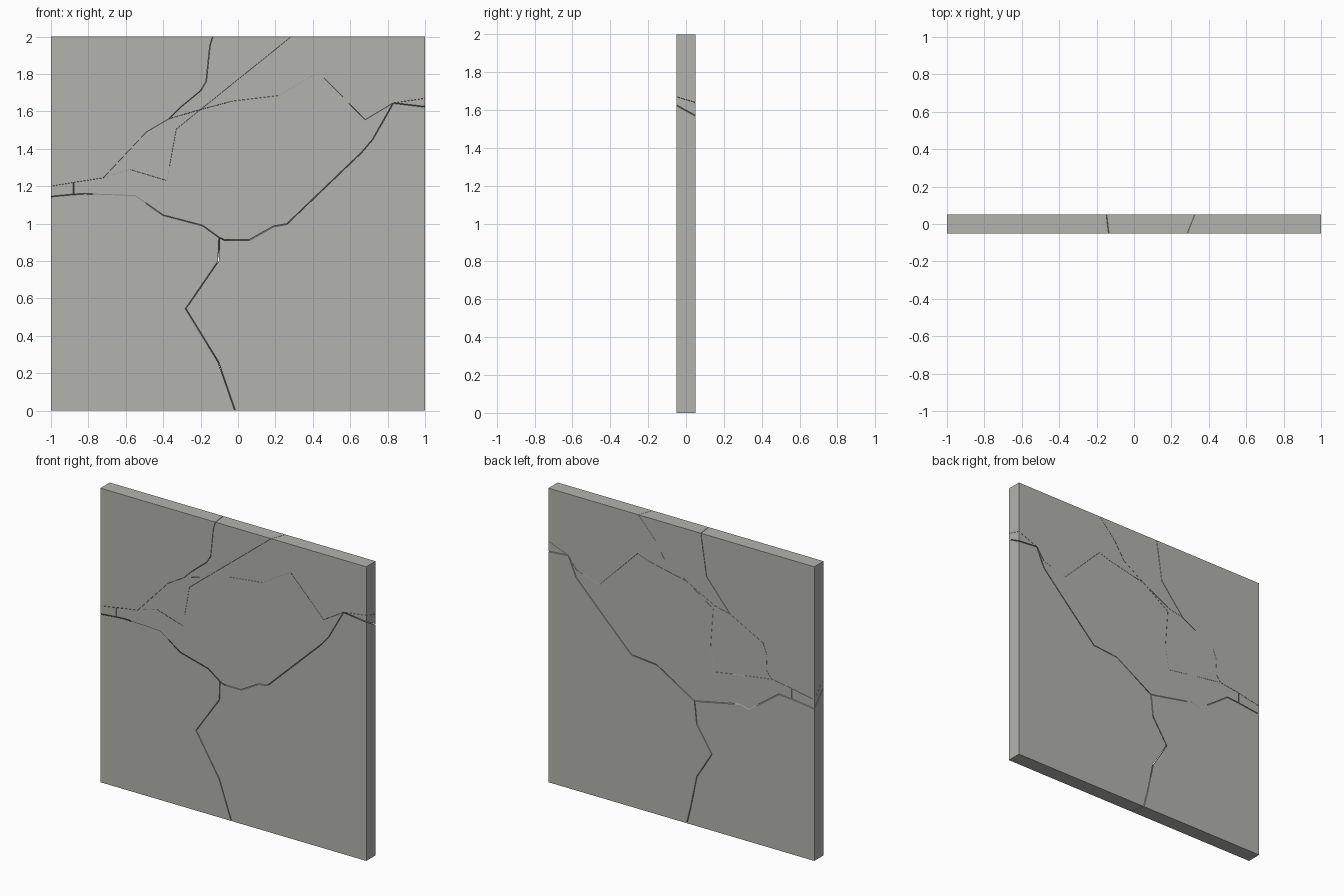
import bpy, bmesh
from mathutils import Vector

if "Cube" in bpy.data.objects:
    bpy.data.objects.remove(bpy.data.objects["Cube"])

T = 0.05  # half thickness of the slab
mat = bpy.data.materials.new("concrete grey")
mat.diffuse_color = (0.45, 0.45, 0.43, 1)
mat.use_nodes = True
mat.node_tree.nodes["Principled BSDF"].inputs["Base Color"].default_value = mat.diffuse_color

# cracks: front outline (x, z), back outline (x, z), half gap
HB, HBb = (-.88, 1.156), (-.83, 1.055)
HT, HTb = (-.88, 1.22), (-.83, 1.128)
J1, J1b = (-.10, .925), (-.10, .846)
J2, J2b = (.83, 1.645), (.85, 1.583)
J3, J3b = (-.72, 1.245), (-.68, 1.15)
J4, J4b = (-.37, 1.56), (-.366, 1.51)
J5, J5b = (-.20, 1.61), (-.04, 1.645)
W, N = .0025, .0007
cracks = {
    "m1": ([(-1, 1.145), HB], [(-1, 1.035), HBb], W),
    "m2": ([HB, (-.82, 1.16), (-.55, 1.15), (-.40, 1.045), (-.19, .99), J1],
           [HBb, (-.736, 1.063), (-.51, .90), (-.44, .916), J1b], W),
    "m3": ([J1, (-.07, .912), (.06, .912), (.19, .985), (.26, .997), (.66, 1.38), (.72, 1.45), J2],
           [J1b, (.185, 1.016), (.374, 1.033), (.63, 1.286), (.79, 1.448), J2b], W),
    "m4": ([J2, (1, 1.625)], [J2b, (1, 1.57)], W),
    "b": ([J1, (-.105, .80), (-.28, .545), (-.105, .26), (-.015, 0)],
          [J1b, (-.117, .693), (-.23, .519), (-.117, .338), (-.07, .115), (-.04, 0)], W),
    "h": ([HB, HT], [HBb, HTb], W),
    "c1": ([(-1, 1.2), HT], [(-1, 1.095), HTb], N),
    "c2": ([HT, J3], [HTb, J3b], N),
    "c3": ([J3, (-.49, 1.49), J4], [J3b, (-.64, 1.20), (-.645, 1.304), (-.615, 1.379), J4b], N),
    "c4": ([J4, (-.31, 1.62), (-.20, 1.71), (-.17, 1.76), (-.15, 1.95), (-.135, 2)],
           [J4b, (-.19, 1.717), (-.147, 2)], .0015),
    "t": ([J4, (-.31, 1.578), J5], [J4b, (-.25, 1.535), J5b], N),
    "d": ([J5, (.285, 2)], [J5b, (.125, 1.748), (.2, 1.865), (.325, 2)], N),
    "e": ([J5, (-.03, 1.655), (.22, 1.685), (.43, 1.81), (.68, 1.555), J2],
          [J5b, (.24, 1.704), (.33, 1.734), (.615, 1.447), (.79, 1.50), J2b], N),
    "s": ([J2, (1, 1.67)], [J2b, (1, 1.64)], N),
    "g": ([J5, (-.33, 1.505), (-.38, 1.23), (-.58, 1.29), J3],
          [J5b, (-.24, 1.51), (-.22, 1.247), (-.25, 1.084), (-.396, 1.109), J3b], N),
}
shards = {
    "lower_left_shard": ["m1", "m2", "b", (-1, 0)],
    "lower_right_shard": ["-b", "m3", "m4", (1, 0)],
    "left_edge_chip": ["m1", "h", "-c1"],
    "upper_left_shard": ["c1", "c2", "c3", "c4", (-1, 2)],
    "top_wedge_shard": ["-c4", "t", "d"],
    "upper_right_shard": ["-d", "e", "s", (1, 2)],
    "right_edge_chip": ["s", "-m4"],
    "inner_shard": ["c3", "t", "g"],
    "centre_shard": ["m2", "m3", "-e", "g", "-c2", "-h"],
}


def params(pts):
    """Running length of a path, scaled to 0..1."""
    acc = [0.0]
    for a, b in zip(pts, pts[1:]):
        acc.append(acc[-1] + (Vector(b) - Vector(a)).length)
    return [v / acc[-1] for v in acc]


def sample(pts, ps, t):
    for i in range(len(ps) - 1):
        if t <= ps[i + 1] + 1e-9:
            f = (t - ps[i]) / (ps[i + 1] - ps[i])
            return Vector(pts[i]).lerp(Vector(pts[i + 1]), f)
    return Vector(pts[-1])


def matched(front, back):
    """Give both outlines of a crack the same number of points."""
    pf, pb = params(front), params(back)
    ts = []
    for t in sorted(pf + pb):
        if not ts or t - ts[-1] > 1e-5:
            ts.append(t)
    return [(sample(front, pf, t), sample(back, pb, t)) for t in ts]


paths = {k: (matched(f, b), w) for k, (f, b, w) in cracks.items()}


def inset(pts, gaps):
    """Move each side of an outline inward by its own gap."""
    n = len(pts)
    area = sum(pts[i].cross(pts[(i + 1) % n]) for i in range(n))
    s = 1 if area > 0 else -1
    out = []
    for i in range(n):
        d0 = (pts[i] - pts[i - 1]).normalized()
        d1 = (pts[(i + 1) % n] - pts[i]).normalized()
        n0, n1 = Vector((-d0.y, d0.x)) * s, Vector((-d1.y, d1.x)) * s
        g0, g1 = gaps[i - 1], gaps[i]
        det = n0.cross(n1)
        if abs(det) < .05:
            off = (n0 * g0 + n1 * g1) / 2
        else:
            off = Vector((g0 * n1.y - g1 * n0.y, n0.x * g1 - n1.x * g0)) / det
        if off.length > .02:
            off *= .02 / off.length
        p = pts[i] + off
        out.append(Vector((max(-1, min(1, p.x)), max(0, min(2, p.y)))))
    return out


def build(name, parts):
    pts, gaps = [], []
    for part in parts:
        if isinstance(part, tuple):          # slab corner
            pts.append((Vector(part), Vector(part)))
            gaps.append(0)
            continue
        path, w = paths[part.strip("-")]
        path = path[::-1] if part[0] == "-" else path
        for i, p in enumerate(path):
            if pts and (pts[-1][0] - p[0]).length < 1e-5:
                gaps[-1] = w
                continue
            pts.append(p)
            gaps.append(w if i < len(path) - 1 else 0)
    if (pts[0][0] - pts[-1][0]).length < 1e-5:
        pts.pop()
        gaps.pop()
    front = inset([p[0] for p in pts], gaps)
    back = inset([p[1] for p in pts], gaps)
    bm = bmesh.new()
    vf = [bm.verts.new((p.x, -T, p.y)) for p in front]
    vb = [bm.verts.new((p.x, T, p.y)) for p in back]
    bm.faces.new(vf)
    bm.faces.new(vb[::-1])
    n = len(pts)
    for i in range(n):
        j = (i + 1) % n
        # same diagonal for both neighbours of a crack
        if tuple(pts[i][0]) < tuple(pts[j][0]):
            tris = ((vf[j], vf[i], vb[j]), (vf[i], vb[i], vb[j]))
        else:
            tris = ((vf[j], vf[i], vb[i]), (vf[j], vb[i], vb[j]))
        for tri in tris:
            bm.faces.new(tri)
    bmesh.ops.recalc_face_normals(bm, faces=bm.faces[:])
    me = bpy.data.meshes.new(name)
    bm.to_mesh(me)
    bm.free()
    me.materials.append(mat)
    bpy.context.collection.objects.link(bpy.data.objects.new(name, me))


for name, parts in shards.items():
    build(name, parts)
